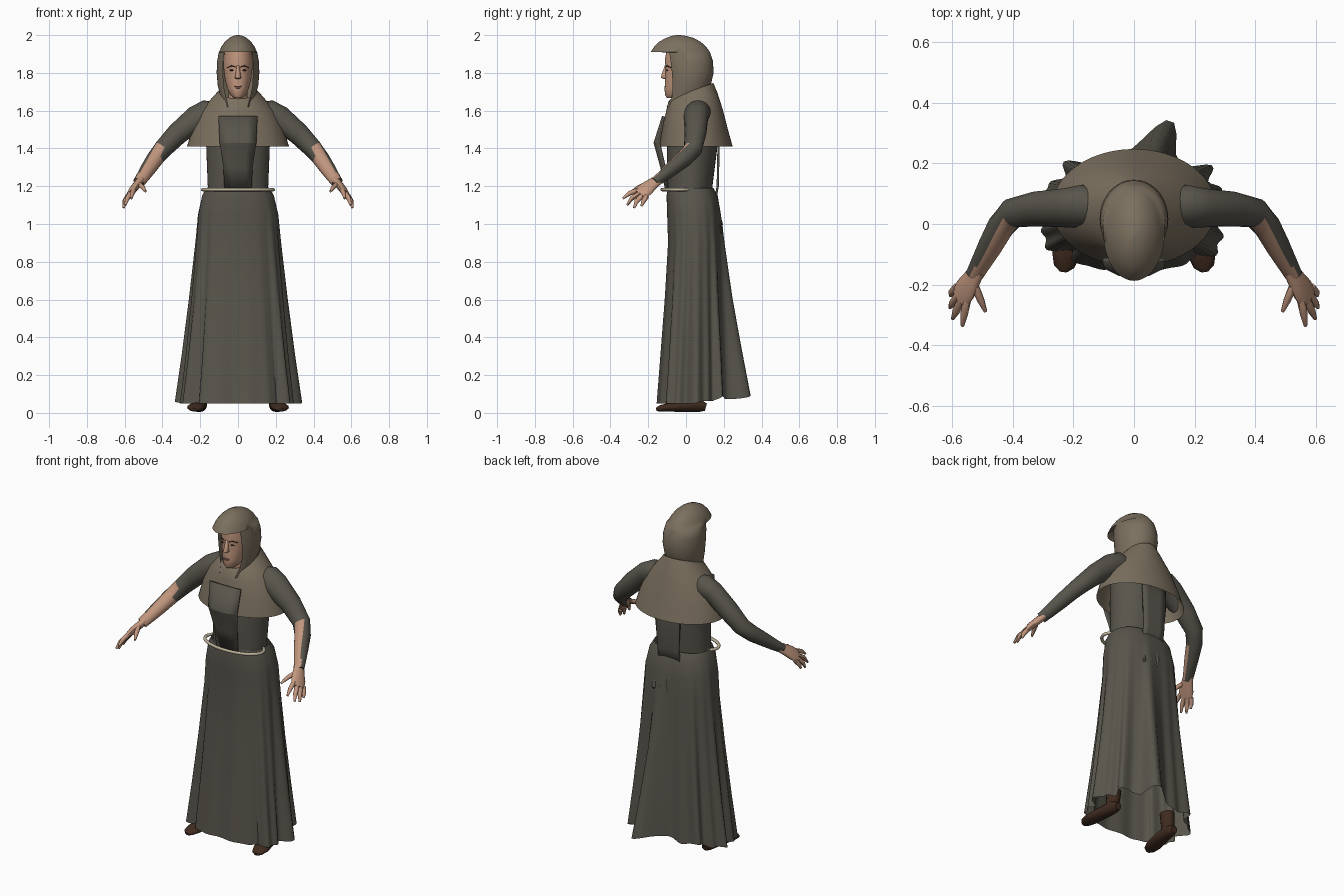
import bpy, bmesh, math
from mathutils import Vector

old = bpy.data.objects.get("Cube")
if old:
    bpy.data.objects.remove(old, do_unlink=True)


def material(name, r, g, b):
    m = bpy.data.materials.new(name)
    m.use_nodes = True
    m.diffuse_color = (r, g, b, 1)
    node = m.node_tree.nodes["Principled BSDF"]
    node.inputs["Base Color"].default_value = (r, g, b, 1)
    node.inputs["Roughness"].default_value = 0.9
    return m


ROBE = material("dark robe cloth", 0.098, 0.09, 0.072)
CAPE = material("tan hood cloth", 0.2, 0.162, 0.115)
SKIN = material("skin", 0.54, 0.31, 0.21)
ROPE = material("rope", 0.5, 0.44, 0.32)
SHOE = material("brown leather", 0.05, 0.024, 0.014)
DARK = material("dark hair", 0.04, 0.022, 0.016)
LIPS = material("lips", 0.36, 0.16, 0.12)


def finish(name, bm, mats, sharp=45):
    """Smooth shading with sharp creases, then link the object."""
    bmesh.ops.recalc_face_normals(bm, faces=bm.faces)
    for f in bm.faces:
        f.smooth = True
    for e in bm.edges:
        if len(e.link_faces) == 2 and e.calc_face_angle(0) > math.radians(sharp):
            e.smooth = False
    me = bpy.data.meshes.new(name)
    bm.to_mesh(me)
    bm.free()
    for m in mats:
        me.materials.append(m)
    ob = bpy.data.objects.new(name, me)
    bpy.context.collection.objects.link(ob)
    return ob


def loft(rings, caps=True, keep=lambda row, col: True):
    """Bridge closed rings of equal length into a surface."""
    bm = bmesh.new()
    vs = [[bm.verts.new(p) for p in ring] for ring in rings]
    n = len(vs[0])
    for r in range(len(vs) - 1):
        for c in range(n):
            if keep(r, c):
                d = (c + 1) % n
                bm.faces.new((vs[r][c], vs[r][d], vs[r + 1][d], vs[r + 1][c]))
    if caps:
        bm.faces.new(vs[0])
        bm.faces.new(vs[-1])
    loose = [v for v in bm.verts if not v.link_faces]
    bmesh.ops.delete(bm, geom=loose, context='VERTS')
    return bm


def power(v, e):
    return math.copysign(abs(v) ** e, v)


def oval(z, rx, front, back, n=48, e=1.0, tilt=0.0):
    """Horizontal ring spanning front..back in y."""
    cy, ry = (front + back) / 2, (back - front) / 2
    out = []
    for i in range(n):
        a = math.tau * i / n
        s = math.sin(a)
        out.append(Vector((rx * power(math.cos(a), e), cy + ry * power(s, e), z + tilt * s)))
    return out


def tube(path, wide, n=16, side=1):
    """Rings along a path of (x, y, z, wide radius, thin radius)."""
    pts = [Vector(p[:3]) for p in path]
    rings = []
    for i, p in enumerate(path):
        t = (pts[min(i + 1, len(pts) - 1)] - pts[max(i - 1, 0)]).normalized()
        u = Vector(wide)
        u = (u - t * u.dot(t)).normalized()
        v = t.cross(u)
        ring = [pts[i] + u * p[3] * math.cos(math.tau * k / n)
                + v * p[4] * math.sin(math.tau * k / n) for k in range(n)]
        rings.append([Vector((q.x * side, q.y, q.z)) for q in ring])
    return rings


def blob(name, loc, size, mat):
    bm = bmesh.new()
    bmesh.ops.create_uvsphere(bm, u_segments=12, v_segments=8, radius=1)
    bmesh.ops.scale(bm, vec=size, verts=bm.verts)
    bmesh.ops.translate(bm, vec=loc, verts=bm.verts)
    return finish(name, bm, [mat])


# Pleated skirt, folds growing towards the hem
skirt = []
for z, rx, front, back in [(1.19, .168, -.095, .145), (1.15, .19, -.103, .168),
                           (1.05, .212, -.10, .182), (.9, .223, -.095, .188),
                           (.6, .25, -.112, .20), (.3, .28, -.134, .215),
                           (.05, .308, -.152, .225)]:
    t = max(0, (1.1 - z) / 1.05)
    ring = oval(z, rx, front, back, 120, .84)
    mid = Vector((0, (front + back) / 2, z))
    for i, p in enumerate(ring):
        a = math.tau * i / len(ring)
        calm = 1 if math.sin(a) > -.75 else .4
        fold = t ** .85 * calm * (.065 * math.sin(9 * a + .6) + .05 * math.sin(17 * a + 1))
        tail = t * .64 * math.exp(-((a - 1.38) / .13) ** 2)
        ring[i] = mid + (p - mid) * (1 + fold + tail)
        ring[i].z += t * t * .04 * max(0, math.sin(a)) * (1 + .4 * math.sin(9 * a))
    skirt.append(ring)
finish("skirt", loft(skirt, caps=False), [ROBE], 60)

# Torso under the cape
finish("torso", loft([oval(*r) for r in [
    (1.1, .165, -.09, .13), (1.2, .16, -.1, .14), (1.4, .168, -.1, .165),
    (1.55, .17, -.09, .16), (1.64, .12, -.05, .13)]]), [ROBE])

# Shoulder cape, its neckline lower at the front
finish("shoulder_cape", loft([oval(*r) for r in [
    (1.41, .27, -.14, .247), (1.5, .243, -.125, .222, 48, 1, 0),
    (1.6, .195, -.106, .195, 48, 1, .005), (1.67, .135, -.092, .168, 48, 1, .02),
    (1.705, .098, -.08, .145, 48, 1, .042)]], caps=False), [CAPE])

# Domed hood with a projecting brim and an open face
hood = [oval(*r) for r in [
    (1.62, .072, -.135, .08), (1.67, .09, -.105, .10), (1.73, .107, -.105, .13),
    (1.8, .113, -.112, .146), (1.86, .111, -.12, .143), (1.907, .102, -.125, .128),
    (1.91, .101, -.187, .127), (1.94, .087, -.168, .105), (1.965, .069, -.142, .077),
    (1.985, .046, -.107, .04), (1.996, .024, -.075, 0), (2.0, .006, -.05, -.028)]]


def hood_keep(row, col):
    return row >= 6 or abs(col + .5 - 36) > 5.5


finish("hood", loft(hood, caps=False, keep=hood_keep), [CAPE], 60)
finish("hood_crown", loft([oval(1.998, .012, -.06, -.02), oval(2.0, .005, -.048, -.03)]), [CAPE])

# Head and neck
finish("head", loft([oval(*r) for r in [
    (1.668, .022, -.102, -.03), (1.685, .042, -.112, 0), (1.72, .058, -.113, .05),
    (1.77, .07, -.11, .08), (1.82, .076, -.108, .09), (1.87, .077, -.112, .09),
    (1.93, .068, -.1, .08)]]), [SKIN])
finish("neck", loft([oval(1.6, .05, -.05, .06), oval(1.72, .05, -.06, .06)]), [SKIN])
finish("nose", loft([oval(*r, 12) for r in [
    (1.768, .01, -.116, -.09), (1.774, .018, -.133, -.09),
    (1.79, .013, -.13, -.09), (1.84, .008, -.112, -.09)]]), [SKIN], 80)
blob("upper_lip", (0, -.111, 1.728), (.021, .004, .003), LIPS)
blob("lower_lip", (0, -.111, 1.721), (.017, .004, .003), LIPS)

# Rope belt
curve = bpy.data.curves.new("rope_belt", 'CURVE')
curve.dimensions = '3D'
curve.bevel_depth = .009
curve.bevel_resolution = 2
line = curve.splines.new('POLY')
line.points.add(47)
line.use_cyclic_u = True
for p, q in zip(line.points, oval(1.182, .187, -.127, .06)):
    p.co = (*q, 1)
curve.materials.append(ROPE)
bpy.context.collection.objects.link(bpy.data.objects.new("rope_belt", curve))


def cloth_strip(name, rows):
    """Hanging cloth from rows of (z, half width, y, forward bulge of the middle)."""
    bm = bmesh.new()
    vs = [[bm.verts.new((x * w, y - b * (abs(x) < 1), z)) for x in (-1, -.5, .5, 1)]
          for z, w, y, b in rows]
    for a, b in zip(vs, vs[1:]):
        for i in range(3):
            bm.faces.new((a[i], a[i + 1], b[i + 1], b[i]))
    ob = finish(name, bm, [ROBE], 30)
    mod = ob.modifiers.new("thickness", 'SOLIDIFY')
    mod.thickness = .012
    mod.offset = 0


cloth_strip("front_panel", [(1.57, .102, -.117, .004), (1.43, .095, -.142, .024),
                            (1.3, .075, -.112, .018), (1.18, .07, -.098, .006)])
cloth_strip("back_panel", [(1.5, .08, .165, 0), (1.4, .08, .172, 0),
                           (1.2, .07, .168, 0), (1.1, .07, .15, 0)])

# Torn tips of the back panel showing through the skirt
for i, x in enumerate((-.02, .03, .075)):
    tip = [(x, .172, 1.06 - .02 * i, .012, .006), (x + .01, .191, 1.0 - .02 * i, .012, .005),
           (x + .01, .186, .95, .003, .003)]
    finish("panel_tip", loft(tube(tip, (1, 0, 0), 6)), [ROBE])

# Paired parts
for side, tag in ((1, "left"), (-1, "right")):
    # Sleeved arm, the inner forearm bare
    arm = [(.12, .06, 1.585, .06, .06), (.165, .058, 1.583, .078, .068),
           (.22, .053, 1.56, .072, .06), (.32, .05, 1.478, .059, .057),
           (.40, .036, 1.395, .05, .049), (.44, -.01, 1.345, .045, .045),
           (.475, -.075, 1.293, .041, .038), (.505, -.13, 1.248, .035, .03),
           (.525, -.167, 1.22, .031, .025)]
    bm = loft(tube(arm, (.3, .6, .7), 20, side))
    bmesh.ops.recalc_face_normals(bm, faces=bm.faces)
    inner = Vector((-.7 * side, -.6, .35)).normalized()
    for f in bm.faces:
        if abs(f.calc_center_median().x) > .405 and f.normal.dot(inner) > .25:
            f.material_index = 1
    for f in bm.faces:
        if abs(f.calc_center_median().x) < .4:
            f.material_index = 0
    finish(tag + "_arm", bm, [ROBE, SKIN])

    # Hand
    across = (.035, .055, -.035)
    palm = [(.515, -.15, 1.233, .029, .022), (.537, -.187, 1.205, .037, .021),
            (.555, -.215, 1.183, .045, .02), (.573, -.246, 1.156, .042, .014)]
    finish(tag + "_palm", loft(tube(palm, across, 14, side)), [SKIN])
    fingers = [("thumb", (.528, -.195, 1.215), (.505, -.25, 1.195), (.489, -.288, 1.172)),
               ("index", (.55, -.25, 1.182), (.56, -.3, 1.162), (.565, -.335, 1.135)),
               ("middle", (.566, -.242, 1.165), (.586, -.288, 1.135), (.597, -.312, 1.1)),
               ("ring", (.576, -.23, 1.153), (.598, -.262, 1.12), (.606, -.275, 1.085)),
               ("little", (.584, -.208, 1.147), (.6, -.226, 1.12), (.604, -.236, 1.095))]
    for name, a, b, c in fingers:
        path = [(*a, .014, .014), (*b, .0125, .0125), (*c, .006, .006)]
        finish(tag + "_" + name + "_finger", loft(tube(path, across, 8, side)), [SKIN])

    # Shoe and ankle
    shoe = [(.2, .105, .03, .02, .02), (.2, .07, .04, .036, .035), (.212, -.03, .036, .042, .031),
            (.224, -.1, .029, .046, .022), (.23, -.14, .023, .034, .016), (.232, -.156, .018, .014, .009)]
    finish(tag + "_shoe", loft(tube(shoe, (1, 0, 0), 16, side)), [SHOE])
    ankle = [(.2, .05, .04, .034, .038), (.195, .055, .1, .038, .04), (.19, .055, .15, .04, .042)]
    finish(tag + "_ankle", loft(tube(ankle, (1, 0, 0), 16, side)), [SHOE])

    # Eye and brow
    blob(tag + "_eye", (.033 * side, -.1, 1.814), (.012, .004, .004), DARK)
    brow = [(.014, -.107, 1.831, .003, .003), (.034, -.1, 1.838, .003, .004),
            (.056, -.081, 1.828, .002, .003)]
    finish(tag + "_brow", loft(tube(brow, (0, 0, 1), 8, side)), [DARK])
